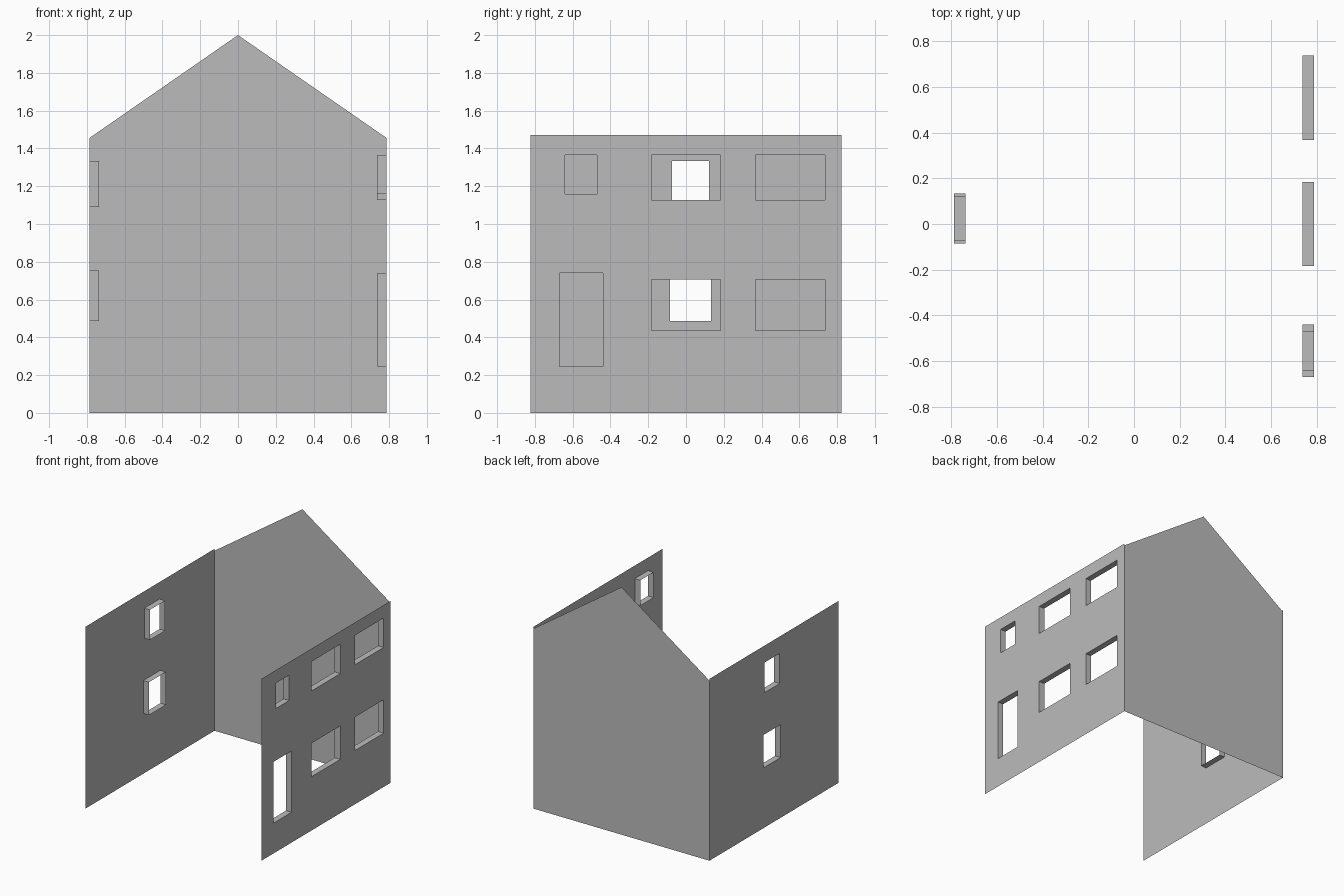
import bpy, bmesh
from mathutils import Vector

if "Cube" in bpy.data.objects:
    bpy.data.objects.remove(bpy.data.objects["Cube"])

HALF_W, HALF_D = 0.787, 0.824
WALL_TOP, EAVES, RIDGE = 1.47, 1.455, 2.0
REVEAL = 0.05

grey = bpy.data.materials.new("plain_grey")
grey.diffuse_color = (0.5, 0.5, 0.5, 1)
grey.use_nodes = True
grey.node_tree.nodes["Principled BSDF"].inputs["Base Color"].default_value = grey.diffuse_color


def add_object(name, bm):
    mesh = bpy.data.meshes.new(name)
    bm.to_mesh(mesh)
    bm.free()
    mesh.materials.append(grey)
    obj = bpy.data.objects.new(name, mesh)
    bpy.context.collection.objects.link(obj)


def side_wall(name, side, openings):
    """Thin wall with through openings (y0, y1, z0, z1), each lined inward."""
    x = side * HALF_W
    outward = Vector((side, 0, 0))
    bm = bmesh.new()

    def loop(y0, y1, z0, z1):
        vs = [bm.verts.new((x, y, z)) for y, z in
              ((y0, z0), (y1, z0), (y1, z1), (y0, z1))]
        return [bm.edges.new((vs[i], vs[(i + 1) % 4])) for i in range(4)]

    edges = loop(-HALF_D, HALF_D, 0, WALL_TOP)
    holes = [loop(*o) for o in openings]
    for h in holes:
        edges += h
    bmesh.ops.triangle_fill(bm, edges=edges, use_beauty=True, normal=outward)
    for f in bm.faces:
        f.normal_update()
        if f.normal.dot(outward) < 0:
            f.normal_flip()

    # opening linings, facing the middle of each opening
    for h, (y0, y1, z0, z1) in zip(holes, openings):
        centre = Vector((x - side * REVEAL / 2, (y0 + y1) / 2, (z0 + z1) / 2))
        for e in h:
            a, b = e.verts
            inner = [bm.verts.new(v.co - outward * REVEAL) for v in (b, a)]
            f = bm.faces.new((a, b, *inner))
            f.normal_update()
            if f.normal.dot(centre - f.calc_center_median()) < 0:
                f.normal_flip()
    bmesh.ops.remove_doubles(bm, verts=bm.verts, dist=0.0005)
    add_object(name, bm)


# right wall: door, small window and two columns of wide windows
right = [(-0.67, -0.44, 0.245, 0.74), (-0.64, -0.47, 1.16, 1.365)]
for y0, y1 in ((-0.183, 0.183), (0.368, 0.737)):
    right += [(y0, y1, 0.435, 0.705), (y0, y1, 1.128, 1.365)]
side_wall("right_wall", 1, right)

# left wall: two small windows, one above the other
side_wall("left_wall", -1, [(-0.085, 0.133, 0.487, 0.753),
                            (-0.073, 0.122, 1.09, 1.333)])

# back gable wall
bm = bmesh.new()
bm.faces.new([bm.verts.new((x, HALF_D, z)) for x, z in (
    (HALF_W, 0), (-HALF_W, 0), (-HALF_W, EAVES), (0, RIDGE), (HALF_W, EAVES))])
add_object("back_gable_wall", bm)
